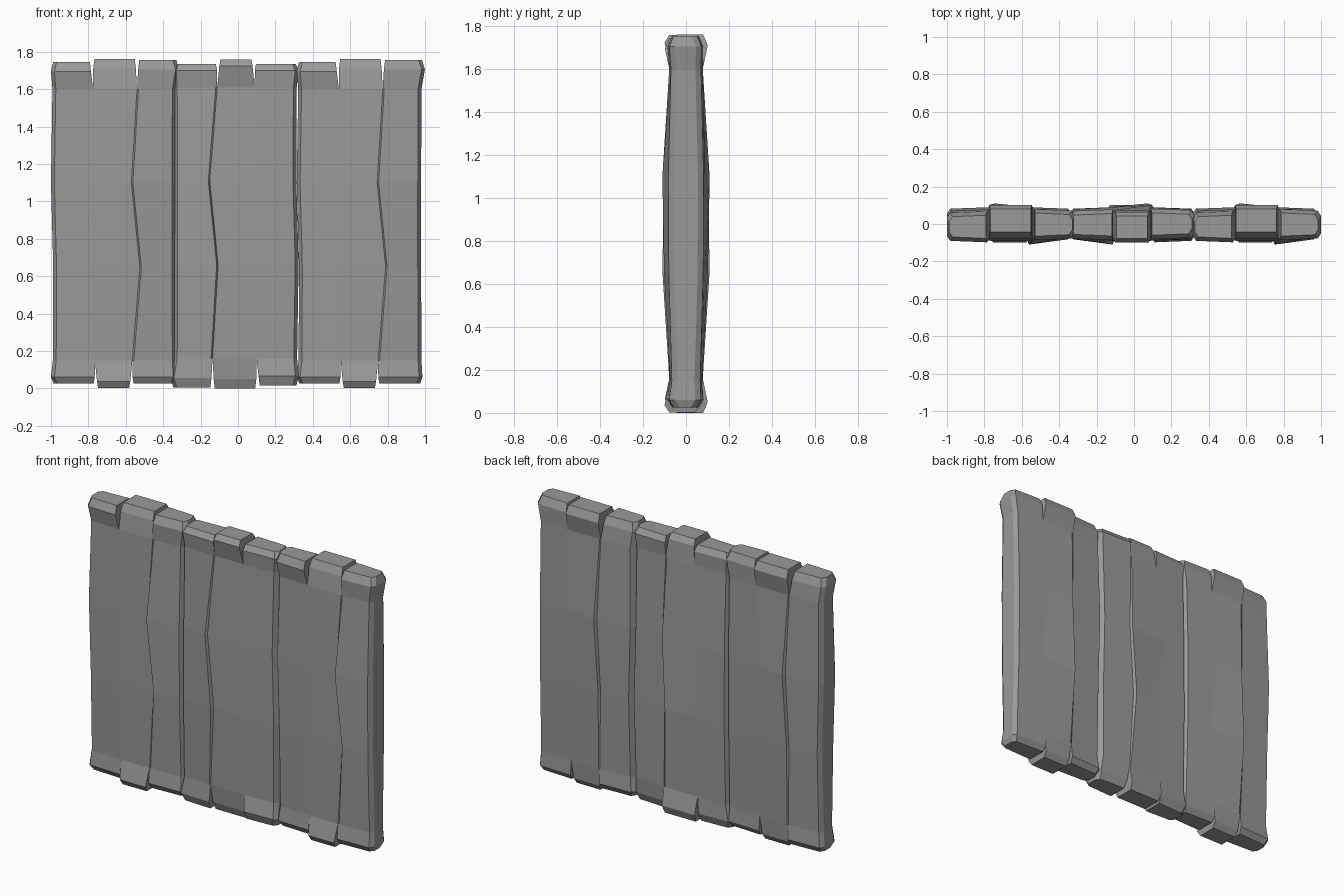
import bpy, bmesh, math
from mathutils import Matrix

if "Cube" in bpy.data.objects:
    bpy.data.objects.remove(bpy.data.objects["Cube"])

# Shared height levels of one rough board (bottom cap .. top cap)
Z = [.02, .055, .15, .65, 1.10, 1.60, 1.70, 1.75]
# x of the two outer edges and the two splits at every level
EDGES = [
    [.015, .0, .01, .012, .0, .008, .0, .012],
    [.24, .24, .235, .22, .245, .225, .22, .22],
    [.43, .43, .435, .475, .43, .46, .46, .46],
    [.66, .672, .667, .665, .665, .667, .685, .67],
]
DEPTH = [.06, .082, .074, .088, .09, .078, .083, .062]  # half thickness
STEP = [0, 0, 0, .014, .02, 0, 0, 0]                    # raised lip at a split
BOTTOM = [.005, -.018, .005]                            # end height offsets
TOP = [-.005, .01, .005]
SHIFT_BOTTOM = [0, -.018, -.004]                        # ends bent in depth
SHIFT_TOP = [-.015, .018, -.003]


def section(strip, k):
    """Eight-point section of a strip at level k; splits meet the neighbour."""
    end = k in (0, 1, 6, 7)
    first, last = strip == 0, strip == 2
    left, right, z, d = EDGES[strip][k], EDGES[strip + 1][k], Z[k], DEPTH[k]
    gap = (.012 if k in (0, 7) else .006) if end else 0
    left += 0 if first else gap
    right -= 0 if last else gap
    shift = 0
    if k < 2:
        z, shift = z + BOTTOM[strip], SHIFT_BOTTOM[strip]
    elif k > 5:
        z, shift = z + TOP[strip], SHIFT_TOP[strip]

    def corner(outer, lip):
        """Inset in x, face depth, side depth."""
        if outer:
            return .018, d - .008, d - .034
        if lip and not end:
            return .008, d + STEP[k], d
        return 0, d, d
    fl, fr = corner(first, last), corner(last, False)
    bl, br = corner(first, strip == 1), corner(last, False)
    pts = [(left + fl[0], -fl[1]), (right - fr[0], -fr[1]),
           (right, -fr[2]), (right, br[2]),
           (right - br[0], br[1]), (left + bl[0], bl[1]),
           (left, bl[2]), (left, -fl[2])]
    return [(x, y + shift, z) for x, y in pts]


wood = bpy.data.materials.new("dark_grey")
wood.diffuse_color = (.32, .32, .32, 1)
wood.use_nodes = True
wood.node_tree.nodes["Principled BSDF"].inputs["Base Color"].default_value = wood.diffuse_color


def board(name, x, turned=False):
    """Three strips lofted side by side, welded in the middle, split at the ends."""
    bm = bmesh.new()
    welded = {}

    def vert(p):
        key = tuple(round(c, 4) for c in p)
        if key not in welded:
            welded[key] = bm.verts.new(p)
        return welded[key]

    def face(verts):
        verts = list(dict.fromkeys(verts))
        if len(verts) > 2 and not bm.faces.get(verts):
            bm.faces.new(verts)

    for strip in range(3):
        rings = [[vert(p) for p in section(strip, k)] for k in range(len(Z))]
        for k, (a, b) in enumerate(zip(rings, rings[1:])):
            for i in range(8):
                inner = (i == 2 and strip < 2) or (i == 6 and strip > 0)
                if inner and 2 <= k <= 4:
                    continue                      # solid wood between the splits
                j = (i + 1) % 8
                face((a[i], a[j], b[j], b[i]))
        face(rings[0][::-1])
        face(rings[-1])
    if turned:
        spin = Matrix.Translation((.667, 0, 1.76)) @ Matrix.Rotation(math.pi, 4, 'Y')
        bmesh.ops.transform(bm, matrix=spin, verts=bm.verts)
    bmesh.ops.recalc_face_normals(bm, faces=bm.faces)
    mesh = bpy.data.meshes.new(name)
    bm.to_mesh(mesh)
    bm.free()
    mesh.materials.append(wood)
    obj = bpy.data.objects.new(name, mesh)
    obj.location.x = x
    bpy.context.collection.objects.link(obj)


# Outer boards match; the middle one is turned upside down
board("left_board", -1.0)
board("middle_board", -.343, turned=True)
board("right_board", .314)
